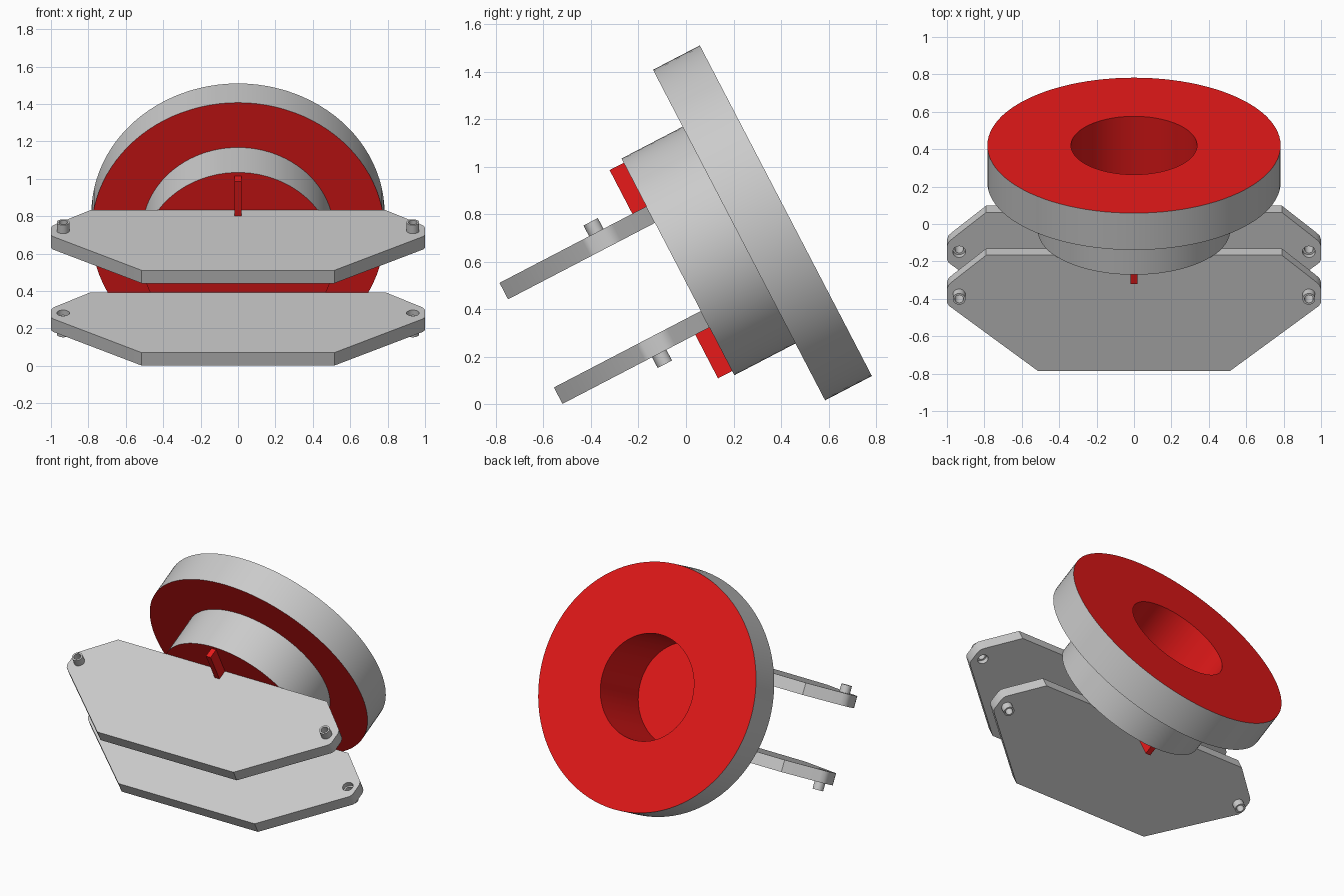
import bpy, bmesh, math
from mathutils import Matrix, Vector

if "Cube" in bpy.data.objects:
    bpy.data.objects.remove(bpy.data.objects["Cube"])

# Tilted frame: local y = wheel axis, local z = across the plates
FRAME = Matrix.Translation((0, -0.034, 0.578)) @ Matrix.Rotation(math.radians(27.5), 4, 'X')

red = bpy.data.materials.new("red")
red.diffuse_color = (0.8, 0.01, 0.01, 1)
red.use_nodes = True
red.node_tree.nodes["Principled BSDF"].inputs["Base Color"].default_value = red.diffuse_color
grey = bpy.data.materials.new("grey")
grey.diffuse_color = (0.8, 0.8, 0.8, 1)
grey.use_nodes = True
grey.node_tree.nodes["Principled BSDF"].inputs["Base Color"].default_value = grey.diffuse_color


def smooth(obj):
    bpy.ops.object.select_all(action='DESELECT')
    obj.select_set(True)
    bpy.context.view_layer.objects.active = obj
    bpy.ops.object.shade_smooth_by_angle(angle=math.radians(30))


def mesh_object(name, bm, materials=()):
    me = bpy.data.meshes.new(name)
    bm.to_mesh(me)
    bm.free()
    for m in materials:
        me.materials.append(m)
    obj = bpy.data.objects.new(name, me)
    bpy.context.collection.objects.link(obj)
    obj.matrix_world = FRAME
    return obj


def circle(cx, cy, r, n=24):
    return [(cx + r * math.cos(2 * math.pi * i / n),
             cy + r * math.sin(2 * math.pi * i / n)) for i in range(n)]


def extruded(name, outlines, z0, z1):
    """Solid from flat outlines (inner ones become holes)."""
    cu = bpy.data.curves.new(name, 'CURVE')
    cu.dimensions = '2D'
    cu.fill_mode = 'BOTH'
    cu.extrude = abs(z1 - z0) / 2
    for pts in outlines:
        sp = cu.splines.new('POLY')
        sp.points.add(len(pts) - 1)
        for p, (x, y) in zip(sp.points, pts):
            p.co = (x, y, 0, 1)
        sp.use_cyclic_u = True
    obj = bpy.data.objects.new(name, cu)
    bpy.context.collection.objects.link(obj)
    obj.matrix_world = FRAME @ Matrix.Translation((0, 0, (z0 + z1) / 2))
    bpy.ops.object.select_all(action='DESELECT')
    obj.select_set(True)
    bpy.context.view_layer.objects.active = obj
    bpy.ops.object.convert(target='MESH')
    smooth(bpy.context.view_layer.objects.active)


# Wheel: stepped disc and hub with a deep recess in the back
profile = [(0, 0.05), (0.337, 0.05), (0.337, 0.512), (0.784, 0.512),
           (0.784, 0.29), (0.514, 0.29), (0.514, 0), (0, 0)]
bm = bmesh.new()
vs = [bm.verts.new((r, y, 0)) for r, y in profile]
es = [bm.edges.new(p) for p in zip(vs, vs[1:])]
bmesh.ops.spin(bm, geom=vs + es, cent=(0, 0, 0), axis=(0, 1, 0),
               angle=2 * math.pi, steps=96)
bmesh.ops.remove_doubles(bm, verts=bm.verts[:], dist=1e-4)
bmesh.ops.recalc_face_normals(bm, faces=bm.faces[:])
for f in bm.faces:
    c = f.calc_center_median()
    outer_wall = abs(f.normal.y) < 0.5 and math.hypot(c.x, c.z) > 0.4
    f.material_index = 1 if outer_wall else 0
smooth(mesh_object("wheel", bm, (red, grey)))

# Plates with bolt holes, and hollow bosses on their outer faces
half = [(0.79, 0), (0.972, -0.16), (0.992, -0.18), (1, -0.205),
        (1, -0.285), (0.99, -0.305), (0.515, -0.697)]
outline = half + [(-x, y) for x, y in reversed(half)]
BX, BY = 0.935, -0.238
holes = [circle(s * BX, BY, 0.034) for s in (1, -1)]
for label, k in (("upper", 1), ("lower", -1)):
    extruded(label + "_plate", [outline] + holes, k * 0.209, k * 0.287)
    for side, s in (("right", 1), ("left", -1)):
        extruded(f"{label}_{side}_boss",
                 [circle(s * BX, BY, 0.034), circle(s * BX, BY, 0.023)],
                 k * 0.24, k * 0.338)

    # Thin red marker between plate and hub rim
    bm = bmesh.new()
    bmesh.ops.create_cube(bm, size=1)
    bmesh.ops.scale(bm, verts=bm.verts[:], vec=(0.036, 0.067, 0.207))
    bmesh.ops.translate(bm, verts=bm.verts[:], vec=Vector((0, -0.0335, k * 0.3905)))
    mesh_object(label + "_marker", bm, (red,))
